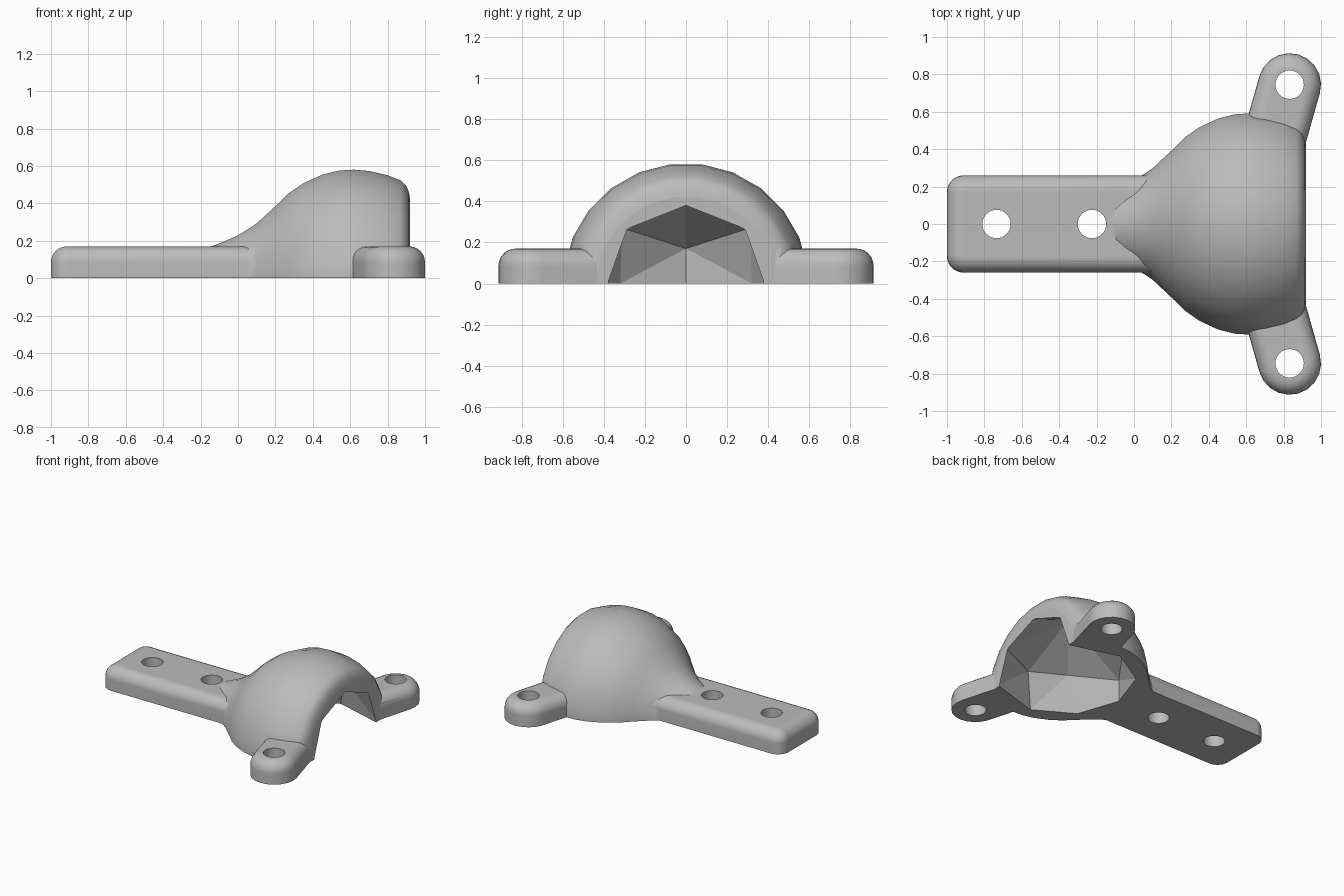
import bpy, bmesh, math
from mathutils import Vector, Matrix

if "Cube" in bpy.data.objects:
    bpy.data.objects.remove(bpy.data.objects["Cube"], do_unlink=True)

BASE = 0.17      # plate thickness
BELOW = -0.1     # parts start below ground and are trimmed flat later

grey = bpy.data.materials.new("plain grey")
grey.use_nodes = True
grey.diffuse_color = (0.5, 0.5, 0.5, 1)
grey.node_tree.nodes["Principled BSDF"].inputs["Base Color"].default_value = (0.5, 0.5, 0.5, 1)


def finish(name, bm):
    bmesh.ops.remove_doubles(bm, verts=bm.verts, dist=0.0005)
    bmesh.ops.recalc_face_normals(bm, faces=bm.faces)
    mesh = bpy.data.meshes.new(name)
    bm.to_mesh(mesh)
    bm.free()
    mesh.materials.append(grey)
    obj = bpy.data.objects.new(name, mesh)
    bpy.context.collection.objects.link(obj)
    return obj


def loft(name, rings):
    """Skin a stack of closed rings and cap both ends."""
    bm = bmesh.new()
    loops = [[bm.verts.new(p) for p in ring] for ring in rings]
    for a, b in zip(loops, loops[1:]):
        for i in range(len(a)):
            j = (i + 1) % len(a)
            bm.faces.new((a[i], a[j], b[j], b[i]))
    bm.faces.new(loops[0])
    bm.faces.new(loops[-1])
    return finish(name, bm)


def rounded_plate(name, core, radius, fillet, steps=6):
    """Plate around a counter-clockwise core outline, with a rounded top edge."""
    def outline(r, z):
        points = []
        n = len(core)
        for i, c in enumerate(core):
            c = Vector(c)
            before, after = c - Vector(core[i - 1]), Vector(core[(i + 1) % n]) - c
            start = math.atan2(before.y, before.x) - math.pi / 2
            end = math.atan2(after.y, after.x) - math.pi / 2
            turn = (end - start) % (2 * math.pi)
            for k in range(11):
                a = start + turn * k / 10
                points.append((c.x + r * math.cos(a), c.y + r * math.sin(a), z))
        return points
    rings = [outline(radius, BELOW)]
    for k in range(steps + 1):
        a = math.pi / 2 * k / steps
        rings.append(outline(radius - fillet * (1 - math.cos(a)),
                             BASE - fillet * (1 - math.sin(a))))
    return loft(name, rings)


def boolean(target, tool, operation):
    mod = target.modifiers.new(operation.lower(), 'BOOLEAN')
    mod.operation, mod.object, mod.solver = operation, tool, 'EXACT'
    bpy.context.view_layer.objects.active = target
    bpy.ops.object.modifier_apply(modifier=mod.name)
    bpy.data.objects.remove(tool, do_unlink=True)


# Dome flaring out of the arm: a profile turned round the long axis
profile = [(-.2, .15), (-.1, .187), (0, .23), (.1, .295), (.2, .388), (.27, .457),
           (.35, .512), (.45, .558), (.54, .58), (.62, .585), (.7, .578), (.8, .555),
           (.87, .527), (.898, .5), (.914, .465), (.92, .425)]
SEG = 24
rings = [[(x, 1.02 * r * math.sin((i + .5) * 2 * math.pi / SEG),
           r * math.cos((i + .5) * 2 * math.pi / SEG)) for i in range(SEG)]
         for x, r in profile]
bracket = loft("bracket_body", rings)

# Long mounting arm and two side feet
arm = rounded_plate("arm", [(-.91, -.17), (.12, -.17), (.12, .17), (-.91, .17)], .09, .085)
boolean(bracket, arm, 'UNION')
for side in (-1, 1):
    ends = [(.832, side * .745), (.722, side * .355)]
    foot = rounded_plate("foot", ends, .168, .085)
    boolean(bracket, foot, 'UNION')

# Faceted hollow under the dome, open at the end
half = [(.54, .49, 0), (.25, .32, 0), (.35, .31, .27), (.62, .42, .25),
        (.94, .373, 0), (.94, .28, .262)]
points = [(.14, 0, .17), (.14, 0, 0), (.6, 0, .49), (.94, 0, .373)]
points += [(x, s * y, z) for x, y, z in half for s in (-1, 1)]
points += [(x, y, -.2) for x, y, z in points if z == 0]
bm = bmesh.new()
for p in points:
    bm.verts.new(p)
hull = bmesh.ops.convex_hull(bm, input=bm.verts)
loose = [v for v in bm.verts if not v.link_faces]
bmesh.ops.delete(bm, geom=loose, context='VERTS')
boolean(bracket, finish("hollow_cutter", bm), 'DIFFERENCE')

# Screw holes
for x, y in [(-.735, 0), (-.225, 0), (.832, .745), (.832, -.745)]:
    bm = bmesh.new()
    bmesh.ops.create_cone(bm, cap_ends=True, segments=32, radius1=.076, radius2=.076,
                          depth=.7, matrix=Matrix.Translation((x, y, .1)))
    boolean(bracket, finish("hole_cutter", bm), 'DIFFERENCE')

# Trim everything flat at the ground
bm = bmesh.new()
bmesh.ops.create_cube(bm, size=3, matrix=Matrix.Translation((0, 0, -1.5)))
boolean(bracket, finish("ground_cutter", bm), 'DIFFERENCE')

# Smooth outside, flat facets in the hollow
bpy.ops.object.select_all(action='DESELECT')
bracket.select_set(True)
bpy.context.view_layer.objects.active = bracket
bpy.ops.object.shade_smooth_by_angle(angle=math.radians(35))
for face in bracket.data.polygons:
    if (face.center - Vector((.6, 0, 0))).length < .5:
        face.use_smooth = False
weighted = bracket.modifiers.new("weighted_normals", 'WEIGHTED_NORMAL')
weighted.keep_sharp = True
